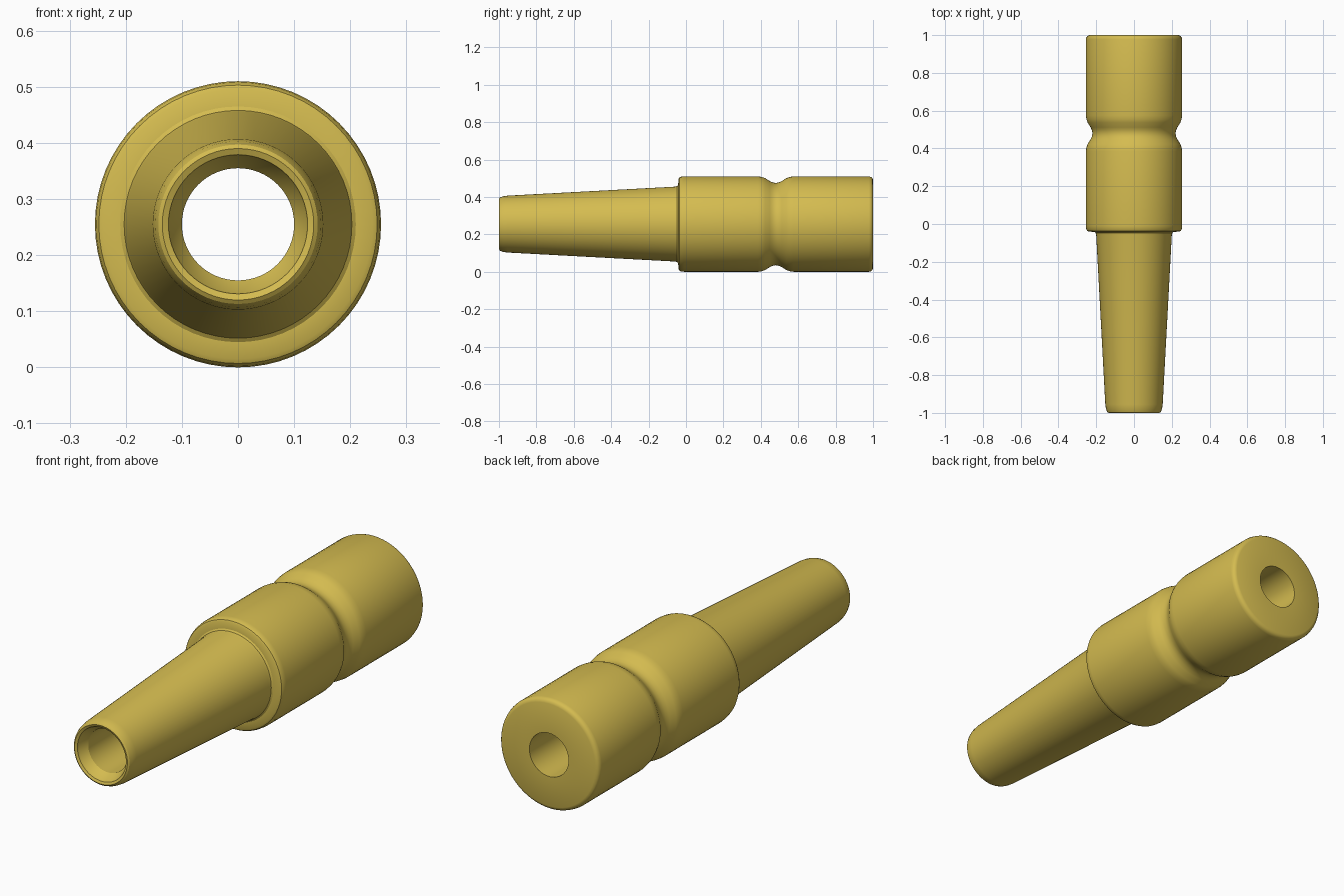
import bpy, bmesh, math
from mathutils import Vector

if "Cube" in bpy.data.objects:
    bpy.data.objects.remove(bpy.data.objects["Cube"])

R = 0.255  # body radius, also height of the axis

# Lathe profile as (radius, y): front rim, taper, collar, groove, back end, bore
profile = [
    (0.100, -0.95), (0.122, -0.985), (0.124, -0.995), (0.135, -1.0),
    (0.142, -0.995), (0.148, -0.98), (0.152, -0.955),
    (0.200, -0.06), (0.203, -0.047), (0.210, -0.042),
    (0.240, -0.040), (0.248, -0.036), (0.253, -0.027), (R, -0.01),
    (R, 0.385), (0.252, 0.405), (0.246, 0.423), (0.230, 0.448),
    (0.223, 0.463), (0.220, 0.48), (0.223, 0.497), (0.230, 0.512),
    (0.246, 0.537), (0.252, 0.555), (R, 0.575),
    (R, 0.978), (0.252, 0.989), (0.246, 0.996), (0.236, 1.0),
    (0.100, 1.0),
]

# Spin the closed profile around the long axis
bm = bmesh.new()
verts = [bm.verts.new((r, y, R)) for r, y in profile]
edges = [bm.edges.new((verts[i - 1], verts[i])) for i in range(len(verts))]
bmesh.ops.spin(bm, geom=verts + edges, cent=Vector((0, 0, R)), axis=Vector((0, 1, 0)),
               angle=2 * math.pi, steps=64, use_merge=False)
bmesh.ops.remove_doubles(bm, verts=bm.verts, dist=0.0001)
bmesh.ops.recalc_face_normals(bm, faces=bm.faces)
mesh = bpy.data.meshes.new("tapered_mouthpiece")
bm.to_mesh(mesh)
bm.free()
obj = bpy.data.objects.new("tapered_mouthpiece", mesh)
bpy.context.collection.objects.link(obj)

# Yellow finish
mat = bpy.data.materials.new("yellow")
mat.diffuse_color = (0.66, 0.50, 0.08, 1)
mat.use_nodes = True
mat.node_tree.nodes["Principled BSDF"].inputs["Base Color"].default_value = mat.diffuse_color
mesh.materials.append(mat)

# Smooth shading with crisp rims
bpy.context.view_layer.objects.active = obj
obj.select_set(True)
bpy.ops.object.shade_smooth_by_angle(angle=math.radians(30))
